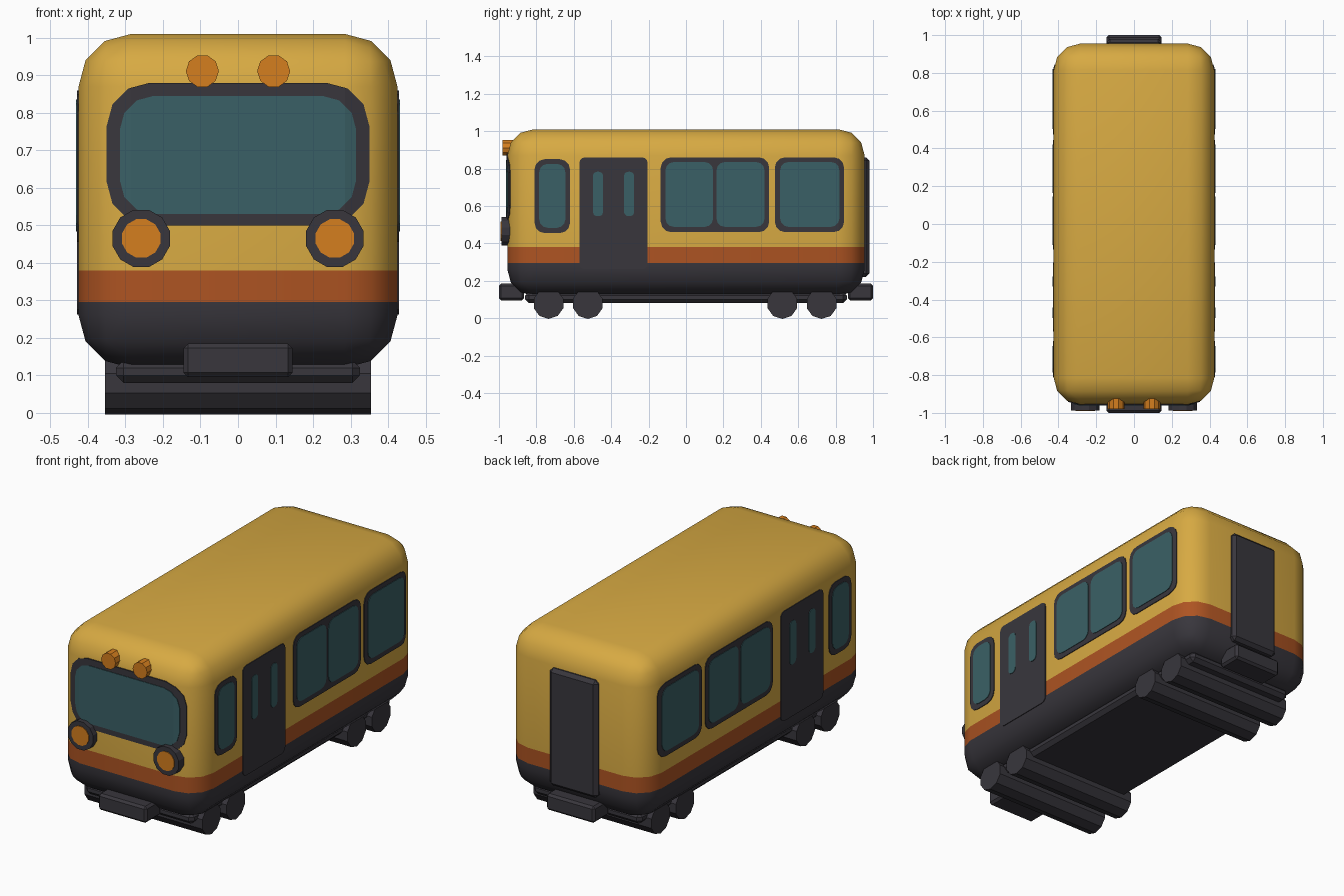
import bpy, bmesh, math
from mathutils import Matrix, Vector

if "Cube" in bpy.data.objects:
    bpy.data.objects.remove(bpy.data.objects["Cube"])


def colour(name, rgb):
    m = bpy.data.materials.new(name)
    m.diffuse_color = (*rgb, 1)
    m.use_nodes = True
    m.node_tree.nodes["Principled BSDF"].inputs["Base Color"].default_value = m.diffuse_color
    return m


YELLOW = colour("yellow paint", (0.68, 0.40, 0.055))
RUST = colour("rust stripe", (0.42, 0.088, 0.016))
DARK = colour("dark grey", (0.040, 0.037, 0.046))
GLASS = colour("teal glass", (0.042, 0.118, 0.132))
AMBER = colour("amber lamp", (0.66, 0.21, 0.013))

W, L, Z0, Z1, R = 0.425, 0.955, 0.12, 1.01, 0.14   # body half width, half length, heights, rounding
SLOPE = math.tan(math.radians(15))                 # first facet of the rounded corner


def finish(bm, name, mats, mirror=False, smooth=None):
    bmesh.ops.recalc_face_normals(bm, faces=bm.faces[:])
    me = bpy.data.meshes.new(name)
    bm.to_mesh(me)
    bm.free()
    for m in mats:
        me.materials.append(m)
    ob = bpy.data.objects.new(name, me)
    bpy.context.collection.objects.link(ob)
    if mirror:
        ob.modifiers.new("mirror", 'MIRROR')
    if smooth:
        bpy.ops.object.select_all(action='DESELECT')
        ob.select_set(True)
        bpy.context.view_layer.objects.active = ob
        bpy.ops.object.shade_smooth_by_angle(angle=math.radians(smooth))
    return ob


def box_mesh(lo, hi, bevel, segments):
    bm = bmesh.new()
    lo, hi = Vector(lo), Vector(hi)
    bmesh.ops.create_cube(bm, size=1, matrix=Matrix.Translation((lo + hi) / 2) @ Matrix.Diagonal((*(hi - lo), 1)))
    bmesh.ops.bevel(bm, geom=bm.edges[:], offset=bevel, segments=segments, profile=0.5, affect='EDGES')
    return bm


def box(name, lo, hi, bevel, mat=DARK):
    return finish(box_mesh(lo, hi, bevel, 1), name, [mat])


def cylinder(name, centre, axis, radius, depth, sides, mat, turn=0, mirror=False):
    bm = bmesh.new()
    rot = Matrix.Rotation(math.pi / 2, 4, 'Y' if axis == 'X' else 'X')
    bmesh.ops.create_cone(bm, cap_ends=True, segments=sides, radius1=radius, radius2=radius, depth=depth,
                          matrix=Matrix.Translation(centre) @ rot @ Matrix.Rotation(turn, 4, 'Z'))
    return finish(bm, name, [mat], mirror)


def plate(name, u, z, radius, mat, lift, front=False):
    """Thin rounded panel that follows the body wall; side panels are mirrored."""
    wall, flat = (L, W - R) if front else (W, L - R)
    bm = bmesh.new()
    ring = []
    corners = [(u[1], z[1], -1, -1), (u[0], z[1], 1, -1), (u[0], z[0], 1, 1), (u[1], z[0], -1, 1)]
    for k, (cu, cz, su, sz) in enumerate(corners):
        for i in range(4):
            a = math.radians(90 * k + 30 * i)
            ring.append(bm.verts.new((cu + su * radius + radius * math.cos(a),
                                      cz + sz * radius + radius * math.sin(a), 0)))
    bm.faces.new(ring)
    for s in (-1, 1):
        bmesh.ops.bisect_plane(bm, geom=bm.verts[:] + bm.edges[:] + bm.faces[:],
                               plane_co=(s * flat, 0, 0), plane_no=(1, 0, 0))
    out = bmesh.ops.extrude_face_region(bm, geom=bm.faces[:])
    for v in out["geom"]:
        if isinstance(v, bmesh.types.BMVert):
            v.co.z = -0.008
    for v in bm.verts:
        a, h, d = v.co
        d += wall + lift - max(0, abs(a) - flat) * SLOPE
        v.co = (a, -d, h) if front else (d, a, h)
    return finish(bm, name, [mat], mirror=not front)


# Rounded body, coloured in bands by height
bm = box_mesh((-W, -L, Z0), (W, L, Z1), R, 3)
for h in (0.295, 0.38):
    bmesh.ops.bisect_plane(bm, geom=bm.verts[:] + bm.edges[:] + bm.faces[:],
                           plane_co=(0, 0, h), plane_no=(0, 0, 1))
for f in bm.faces:
    c = f.calc_center_median().z
    f.material_index = 0 if c > 0.38 else 1 if c > 0.295 else 2
finish(bm, "body", [YELLOW, RUST, DARK], smooth=40)

# Windscreen
plate("windscreen_frame", (-0.35, 0.35), (0.50, 0.88), 0.115, DARK, 0.004, front=True)
plate("windscreen_glass", (-0.315, 0.315), (0.53, 0.845), 0.09, GLASS, 0.007, front=True)

# Side windows: frame extent, frame height, glass extents
windows = [("small", (-0.81, -0.62), (0.455, 0.85), [(-0.785, -0.645)]),
           ("double", (-0.135, 0.445), (0.46, 0.86), [(-0.11, 0.145), (0.163, 0.42)]),
           ("rear", (0.475, 0.845), (0.46, 0.86), [(0.503, 0.82)])]
for name, u, z, panes in windows:
    plate(name + "_window_frame", u, z, 0.055, DARK, 0.004)
    for p in panes:
        plate(name + "_window_glass", p, (z[0] + 0.028, z[1] - 0.025), 0.045, GLASS, 0.007)

# Side doors with two narrow panes
plate("side_door", (-0.57, -0.205), (0.262, 0.86), 0.03, DARK, 0.004)
for p in [(-0.498, -0.443), (-0.332, -0.277)]:
    plate("side_door_glass", p, (0.545, 0.783), 0.024, GLASS, 0.007)

# Headlights and roof lamps
cylinder("headlight_ring", (0.258, -0.955, 0.465), 'Y', 0.079, 0.065, 12, DARK, math.radians(15), mirror=True)
cylinder("headlight_lens", (0.258, -0.96, 0.465), 'Y', 0.053, 0.062, 12, AMBER, math.radians(15), mirror=True)
cylinder("roof_lamp", (0.095, -0.935, 0.911), 'Y', 0.044, 0.09, 10, AMBER, math.radians(18), mirror=True)

# End door, bumpers and chassis
box("end_door", (-0.145, 0.90, 0.22), (0.145, 0.98, 0.86), 0.018)
for name, y0, y1 in (("front_bumper", -1.0, -0.865), ("rear_bumper", 0.865, 1.0)):
    box(name, (-0.145, y0, 0.095), (0.145, y1, 0.185), 0.012)
box("chassis", (-0.325, -0.86, 0.08), (0.325, 0.86, 0.14), 0.02)

# Wheel rollers
for y in (-0.735, -0.525, 0.515, 0.725):
    cylinder("wheel", (0, y, 0.079), 'X', 0.083, 0.71, 10, DARK, math.radians(90))
